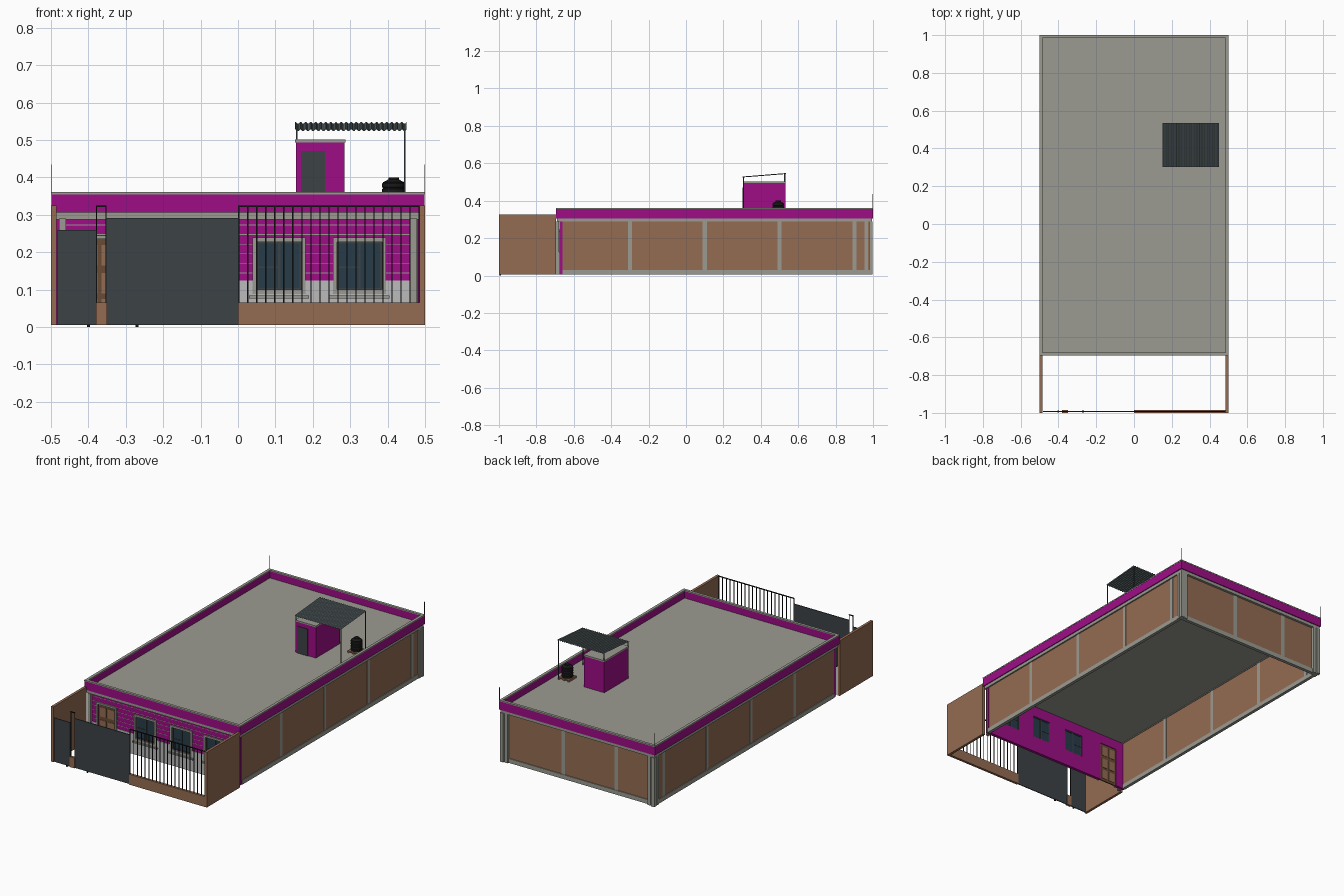
import bpy, bmesh, math

if "Cube" in bpy.data.objects:
    bpy.data.objects.remove(bpy.data.objects["Cube"])

def material(name, r, g, b):
    m = bpy.data.materials.new(name)
    m.diffuse_color = (r, g, b, 1)
    m.use_nodes = True
    m.node_tree.nodes["Principled BSDF"].inputs["Base Color"].default_value = m.diffuse_color
    return m

MAGENTA = material("magenta_paint", 0.34, 0.004, 0.24)
BROWN = material("brick_brown", 0.30, 0.15, 0.085)
WOOD = material("door_wood", 0.14, 0.07, 0.035)
DARK = material("dark_metal", 0.045, 0.055, 0.06)
BLACK = material("black_plastic", 0.01, 0.01, 0.01)
GLASS = material("window_glass", 0.02, 0.045, 0.065)
CONCRETE = material("concrete", 0.33, 0.33, 0.29)
PLINTH = material("light_plinth", 0.5, 0.5, 0.5)
SHEET = material("roof_sheet", 0.14, 0.18, 0.19)

def finish(name, bm, mat):
    me = bpy.data.meshes.new(name)
    bmesh.ops.recalc_face_normals(bm, faces=bm.faces)
    bm.to_mesh(me)
    bm.free()
    me.materials.append(mat)
    ob = bpy.data.objects.new(name, me)
    bpy.context.collection.objects.link(ob)
    return ob

def boxes(name, mat, *specs):
    """Each spec is x0, x1, y0, y1, z0, z1."""
    bm = bmesh.new()
    for x0, x1, y0, y1, z0, z1 in specs:
        vs = bmesh.ops.create_cube(bm, size=1)["verts"]
        for v in vs:
            v.co = ((x0 + x1) / 2 + v.co.x * (x1 - x0),
                    (y0 + y1) / 2 + v.co.y * (y1 - y0),
                    (z0 + z1) / 2 + v.co.z * (z1 - z0))
    return finish(name, bm, mat)

def both(x0, x1, *rest):
    return [(x0, x1, *rest), (-x1, -x0, *rest)]

def ring(t, z0, z1, e=0.0):
    """Rectangular band round the house outline, inset by e."""
    X, F, B = 0.5 - e, -0.695 + e, 1 - e
    return both(X - t, X, F, B, z0, z1) + [
        (-X + t, X - t, F, F + t, z0, z1), (-X + t, X - t, B - t, B, z0, z1)]

def rods(name, mat, r, *lines):
    """Thin upright rods: x, y, z0, z1."""
    boxes(name, mat, *[(x - r, x + r, y - r, y + r, a, b) for x, y, a, b in lines])

# House walls, base beam, ring beam and columns
boxes("side_walls", BROWN, *both(0.474, 0.486, -0.665, 0.98, 0.006, 0.30))
boxes("back_wall", BROWN, (-0.474, 0.474, 0.968, 0.98, 0.006, 0.30))
boxes("base_beam", CONCRETE, *both(0.472, 0.49, -0.66, 0.985, 0.005, 0.03),
      (-0.472, 0.472, 0.966, 0.985, 0.005, 0.03))
boxes("ring_beam", CONCRETE, *ring(0.024, 0.288, 0.306, 0.006))
cols = []
for y in (-0.3, 0.1, 0.5, 0.9):
    cols += both(0.472, 0.488, y - 0.011, y + 0.011, 0.03, 0.29)
for x in (0.1, -0.24):
    cols.append((x - 0.011, x + 0.011, 0.966, 0.983, 0.03, 0.29))
boxes("wall_columns", CONCRETE, *cols)
boxes("corner_columns", CONCRETE, *both(0.474, 0.496, 0.978, 0.998, 0.005, 0.29),
      *both(0.48, 0.494, 0.955, 0.972, 0.005, 0.29),
      *both(0.45, 0.468, 0.978, 0.994, 0.005, 0.29))
boxes("front_columns", CONCRETE, *both(0.46, 0.478, -0.695, -0.68, 0.005, 0.29))

# Roof slab, parapet and coping
boxes("roof_slab", CONCRETE, (-0.485, 0.485, -0.68, 0.985, 0.292, 0.315))
boxes("parapet", MAGENTA, *ring(0.014, 0.306, 0.355, 0.001))
boxes("parapet_coping", CONCRETE, *ring(0.016, 0.355, 0.361))
rods("corner_rods", DARK, 0.001, (0.498, 0.998, 0.36, 0.435), (-0.498, 0.998, 0.36, 0.435))

# Front facade, pierced for the door and windows
WY = -0.675
wins = (-0.12, 0.11, 0.325)
openings = [(-0.425, -0.315, 0.0, 0.235)] + [(c - 0.06, c + 0.06, 0.10, 0.228) for c in wins]
def facade(y0, y1, z0, z1, lim=0.488):
    parts, x = [], -lim
    for a, b, lo, hi in openings:
        parts.append((x, a, y0, y1, z0, z1))
        if lo > z0:
            parts.append((a, b, y0, y1, z0, min(lo, z1)))
        if hi < z1:
            parts.append((a, b, y0, y1, max(hi, z0), z1))
        x = b
    return parts + [(x, lim, y0, y1, z0, z1)]
boxes("front_wall", MAGENTA, *facade(WY, -0.66, 0.006, 0.29))
boxes("front_plinth", PLINTH, *facade(WY - 0.003, WY, 0.006, 0.125, 0.478))
strips = []
for i in range(6):
    z = 0.145 + i * 0.0255
    x = -0.478
    for a, b, lo, hi in openings:
        if lo < z < hi + 0.01:
            strips.append((x, a, WY - 0.001, WY, z - 0.0012, z + 0.0012))
            x = b
    strips.append((x, 0.478, WY - 0.001, WY, z - 0.0012, z + 0.0012))
boxes("facade_joints", CONCRETE, *strips)

# Windows and door
def frame(a, b, lo, hi, t, y0, y1):
    return [(a - t, a, y0, y1, lo - t, hi + t), (b, b + t, y0, y1, lo - t, hi + t),
            (a, b, y0, y1, hi, hi + t), (a, b, y0, y1, lo - t, lo)]
for i, (a, b, lo, hi) in enumerate(openings[1:]):
    c = (a + b) / 2
    boxes(f"window_surround_{i}", CONCRETE, *frame(a, b, lo, hi, 0.011, WY - 0.007, WY + 0.002),
          (a - 0.02, b + 0.02, WY - 0.012, WY, 0.076, 0.084))
    boxes(f"window_glass_{i}", GLASS, (a, b, -0.669, -0.666, lo, hi))
    boxes(f"window_sash_{i}", DARK, *frame(a + .005, b - .005, lo + .005, hi - .005, .005, -0.673, -0.663),
          (c - .003, c + .003, -0.673, -0.663, lo, hi), (a, c, -0.672, -0.664, .158, .162))
a, b, lo, hi = openings[0]
boxes("door_surround", CONCRETE, *frame(a, b, lo, hi, 0.01, WY - 0.006, WY + 0.002)[2:3],
      (a - 0.01, a, WY - 0.006, WY, 0.006, hi + 0.01), (b, b + 0.01, WY - 0.006, WY, 0.006, hi + 0.01))
boxes("front_door", WOOD, (a, b, -0.671, -0.664, 0.006, hi))
boxes("door_panels", BROWN, *[(x, x + 0.04, -0.673, -0.662, z, z + 0.055)
                              for x in (a + .01, b - .05) for z in (0.02, 0.09, 0.165)])

# Yard walls, low front wall and gates
boxes("yard_side_walls", BROWN, *both(0.485, 0.5, -1, -0.695, 0.005, 0.325))
boxes("low_front_wall", BROWN, (0, 0.485, -1, -0.985, 0.005, 0.065),
      (-0.38, -0.35, -1, -0.985, 0.005, 0.065))
boxes("sliding_gate", DARK, (-0.352, 0, -0.995, -0.99, 0.006, 0.292))
boxes("entry_gate", DARK, (-0.482, -0.38, -0.995, -0.99, 0.006, 0.26))
boxes("gate_rollers", BLACK, *[(x - .004, x + .004, -0.998, -0.988, 0, 0.008) for x in (-0.4, -0.27)])
rods("fence_bars", BLACK, 0.0016, *[(0.002 + i * 0.0241, -0.992, 0.06, 0.325) for i in range(21)],
     (-0.378, -0.992, 0.06, 0.325), (-0.353, -0.992, 0.06, 0.325))
boxes("fence_rails", BLACK, (0, 0.487, -0.995, -0.989, 0.321, 0.325),
      (-0.38, -0.351, -0.995, -0.989, 0.321, 0.325))

# Stair house on the roof
boxes("stair_house", MAGENTA, (0.155, 0.285, 0.307, 0.528, 0.31, 0.494))
boxes("stair_house_cap", CONCRETE, (0.153, 0.287, 0.305, 0.53, 0.494, 0.502))
boxes("stair_door", DARK, (0.168, 0.233, 0.303, 0.31, 0.315, 0.47))

# Corrugated canopy on thin posts
bm = bmesh.new()
n = 88
rows = []
for y, z in ((0.302, 0.5275), (0.535, 0.546)):
    rows.append([bm.verts.new((0.152 + 0.298 * i / n, y, z + 0.0025 * math.sin(i * math.pi / 2 + 0.8)))
                 for i in range(n + 1)])
for i in range(n):
    bm.faces.new((rows[0][i], rows[0][i + 1], rows[1][i + 1], rows[1][i]))
sheet = finish("canopy_sheet", bm, SHEET)
sheet.modifiers.new("thickness", "SOLIDIFY").thickness = 0.0015
rods("canopy_posts", DARK, 0.002, (0.157, 0.307, 0.5, 0.527), (0.157, 0.526, 0.5, 0.543),
     (0.446, 0.307, 0.315, 0.527), (0.446, 0.53, 0.315, 0.543))

# Ribbed water tank on a pallet: lathe profile
profile = [(0, 0.327), (0.029, 0.327)]
for i in range(4):
    z = 0.329 + i * 0.015
    profile += [(0.031, z), (0.031, z + 0.010), (0.028, z + 0.0115), (0.028, z + 0.0135)]
profile += [(0.02, 0.391), (0.014, 0.395), (0.014, 0.4), (0, 0.4)]
bm = bmesh.new()
vs = [bm.verts.new((r, 0, z)) for r, z in profile]
es = [bm.edges.new(p) for p in zip(vs, vs[1:])]
bmesh.ops.spin(bm, geom=vs + es, axis=(0, 0, 1), cent=(0, 0, 0), angle=math.tau, steps=24, use_duplicate=False)
bmesh.ops.remove_doubles(bm, verts=bm.verts, dist=1e-5)
tank = finish("water_tank", bm, BLACK)
tank.location = (0.416, 0.493, 0)
boxes("tank_pallet", BROWN, (0.382, 0.45, 0.458, 0.527, 0.321, 0.327),
      *[(x, x + 0.008, 0.458, 0.527, 0.315, 0.321) for x in (0.382, 0.412, 0.442)])
